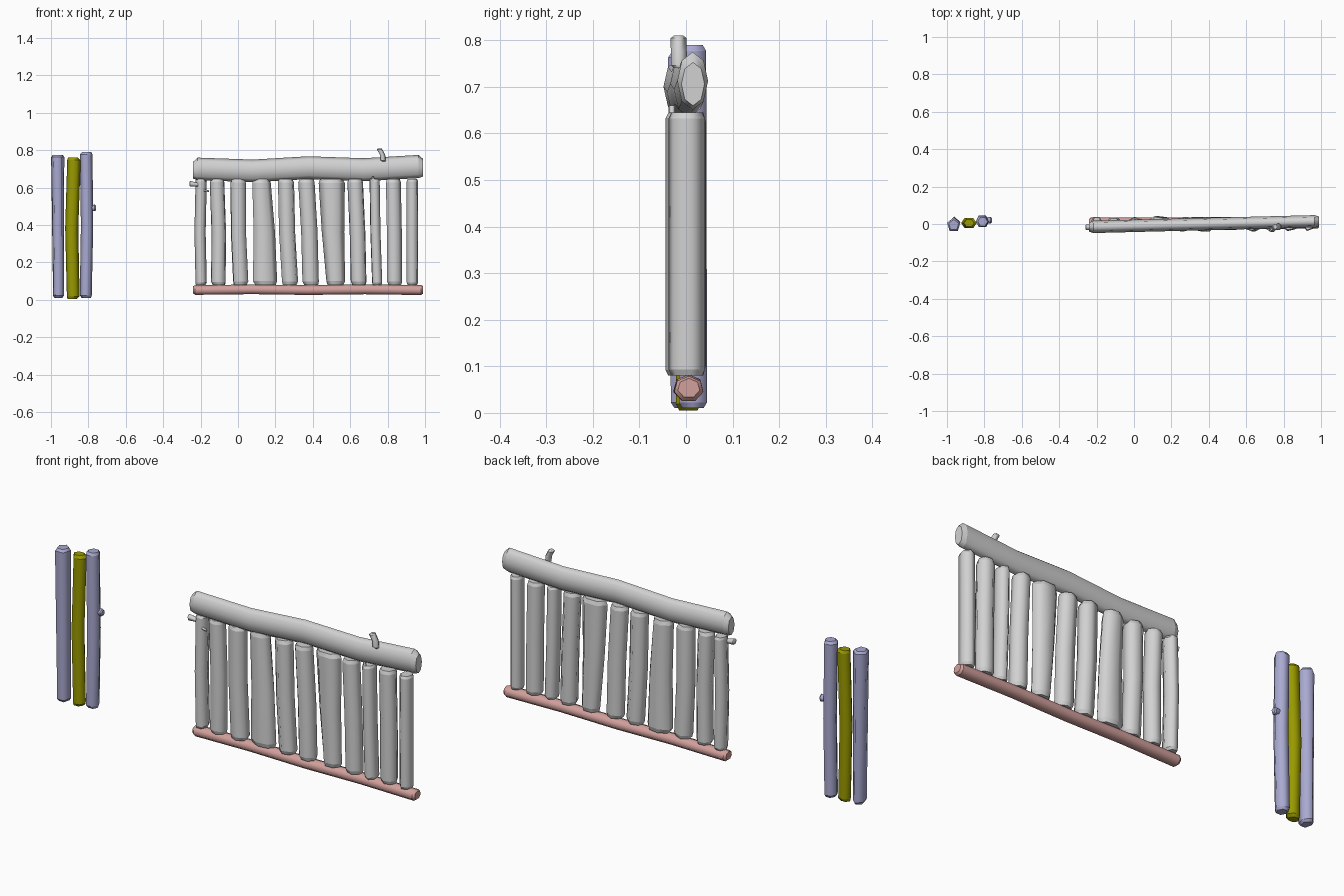
import bpy, bmesh
from math import sin, cos, pi, tau
from mathutils import Vector

cube = bpy.data.objects.get("Cube")
if cube:
    bpy.data.objects.remove(cube)


def material(name, *rgb):
    mat = bpy.data.materials.new(name)
    mat.use_nodes = True
    mat.diffuse_color = (*rgb, 1)
    mat.node_tree.nodes["Principled BSDF"].inputs["Base Color"].default_value = (*rgb, 1)
    return mat


grey = material("grey wood", 0.64, 0.64, 0.64)
blue = material("blue wood", 0.4, 0.4, 0.64)
olive = material("olive wood", 0.32, 0.32, 0)
pink = material("pink wood", 0.64, 0.35, 0.33)


def log(name, mat, start, end, width, end_width, depth, sides=6,
        steps=2, sway=(0, 0, 0), level=False, phase=0.0, taper=0.75):
    """Faceted log from start to end, swaying to alternate sides, with chamfered ends."""
    start, end = Vector(start), Vector(end)
    chamfer = (end - start).normalized() * min(width, end_width) * 0.4
    sections = [(start, width * taper, depth * taper)]
    for i in range(steps + 1):
        t = i / steps
        centre = (start + chamfer).lerp(end - chamfer, t) + Vector(sway) * (-1) ** i
        sections.append((centre, width + (end_width - width) * t, depth))
    sections.append((end, end_width * taper, depth * taper))

    bm = bmesh.new()
    rings = []
    for centre, wide, deep in sections:
        ring = []
        for k in range(sides):
            angle = phase + tau * k / sides
            across = wide * cos(angle)
            offset = Vector((0, deep * sin(angle), across) if level
                            else (across, deep * sin(angle), 0))
            ring.append(bm.verts.new(centre + offset))
        rings.append(ring)
    for low, high in zip(rings, rings[1:]):
        for k in range(sides):
            bm.faces.new((low[k - 1], low[k], high[k], high[k - 1])).smooth = True
    for cap in (rings[0], rings[-1]):
        bm.faces.new(cap)
    bmesh.ops.recalc_face_normals(bm, faces=bm.faces)
    # Crisp rims at both ends
    for ring in rings[:2] + rings[-2:]:
        for k in range(sides):
            bm.edges.get((ring[k - 1], ring[k])).smooth = False

    mesh = bpy.data.meshes.new(name)
    bm.to_mesh(mesh)
    bm.free()
    mesh.materials.append(mat)
    bpy.context.collection.objects.link(bpy.data.objects.new(name, mesh))


# Three loose posts
log("outer_post", blue, (-0.96, 0, 0.01), (-0.964, -0.006, 0.775),
    width=0.03, end_width=0.037, depth=0.04, sides=5, phase=pi / 2)
log("middle_post", olive, (-0.886, 0.005, 0.005), (-0.882, 0.005, 0.76),
    width=0.034, end_width=0.036, depth=0.03, sway=(0.005, 0, 0))
log("inner_post", blue, (-0.811, 0.015, 0.01), (-0.809, 0.013, 0.79),
    width=0.032, end_width=0.034, depth=0.035, sway=(-0.003, 0, 0))
log("inner_post_knot", blue, (-0.79, 0.02, 0.49), (-0.76, 0.02, 0.49),
    width=0.015, end_width=0.02, depth=0.017, sides=5, level=True)

# Horizontal rails running between the same two ends
left, right = 0.99, -0.24
log("top_rail", grey, (right, -0.016, 0.693), (left, 0.015, 0.706),
    width=0.06, end_width=0.062, depth=0.033, sides=8, steps=4,
    sway=(0, 0, 0.007), level=True)
log("bottom_rail", pink, (right, 0.004, 0.053), (left, 0.006, 0.053),
    width=0.027, end_width=0.028, depth=0.032, sides=7, steps=4,
    sway=(0, 0, -0.002), level=True)

# Upright slats set side by side with an even gap, the middle ones leaning
half_widths = [0.03, 0.04, 0.045, 0.06, 0.045, 0.045, 0.06, 0.043, 0.03, 0.042, 0.032]
flare = {3: -0.008, 6: 0.01}
gap = 0.025
edge = -0.23
for i, half in enumerate(half_widths):
    x = edge + half
    edge = x + half + gap
    lean = 0.012 * sin(pi * i / 10)
    y = 0.004 * cos(2 * i)
    log(f"slat_{i + 1}", grey, (x + lean, y, 0.08), (x - lean, y, 0.645),
        width=half - flare.get(i, 0), end_width=half + flare.get(i, 0),
        depth=0.04, sides=6 + i % 2, sway=(0.003 * cos(3 * i), 0, 0),
        phase=0.3 * (i % 3), taper=0.85)

# Broken twigs
log("top_twig", grey, (0.78, -0.015, 0.74), (0.757, -0.016, 0.81),
    width=0.015, end_width=0.016, depth=0.018, sides=5, sway=(-0.003, 0, 0), taper=0.6)
log("side_twig", grey, (-0.21, -0.015, 0.615), (-0.26, -0.018, 0.62),
    width=0.01, end_width=0.016, depth=0.016, sides=5, level=True, taper=0.6)
log("small_twig", grey, (-0.2, -0.02, 0.59), (-0.155, -0.025, 0.58),
    width=0.008, end_width=0.005, depth=0.006, sides=5, level=True)
log("fork_twig", grey, (0.735, -0.03, 0.6), (0.72, -0.03, 0.66),
    width=0.012, end_width=0.006, depth=0.007, sides=5)
